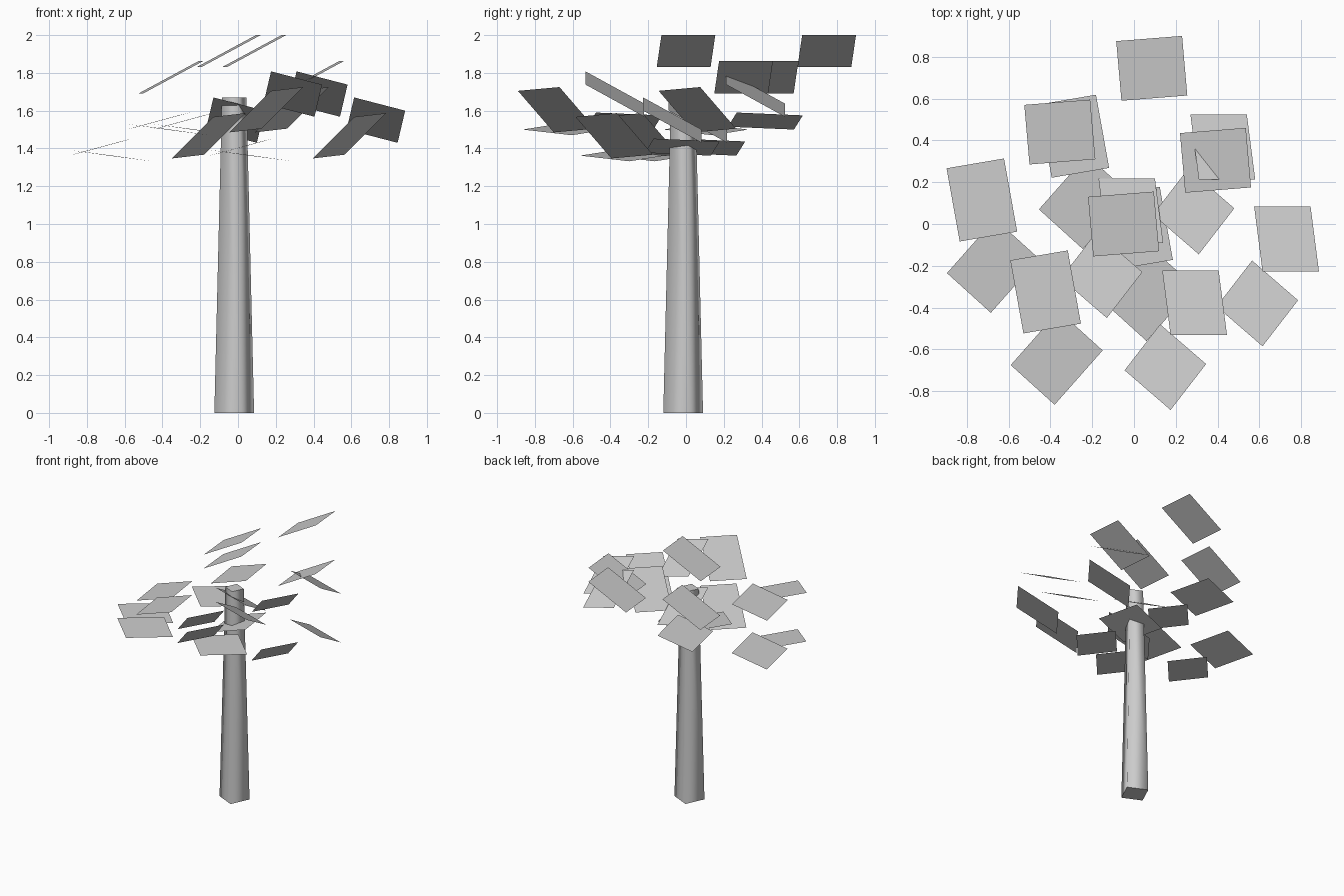
import bpy
import bmesh
import math
from mathutils import Matrix, Vector

cube = bpy.data.objects.get("Cube")
if cube:
    bpy.data.objects.remove(cube, do_unlink=True)

# One plain grey for the whole tree
grey = bpy.data.materials.new("plain_grey")
colour = (0.6, 0.6, 0.6, 1.0)
grey.use_nodes = True
grey.diffuse_color = colour
grey.node_tree.nodes["Principled BSDF"].inputs["Base Color"].default_value = colour


def finish(bm, name):
    mesh = bpy.data.meshes.new(name)
    bm.to_mesh(mesh)
    bm.free()
    mesh.materials.append(grey)
    obj = bpy.data.objects.new(name, mesh)
    bpy.context.collection.objects.link(obj)
    return obj


# Trunk: tapered four-sided post, smooth sides and flat ends
height = 1.67
bm = bmesh.new()
bmesh.ops.create_cone(
    bm, cap_ends=True, segments=4, radius1=0.112, radius2=0.069, depth=height,
    matrix=Matrix.Translation((-0.02, -0.015, height / 2))
    @ Matrix.Rotation(math.radians(45 - 25), 4, "Z"))
for face in bm.faces:
    face.smooth = abs(face.normal.z) < 0.9
for edge in bm.edges:
    edge.smooth = all(f.smooth for f in edge.link_faces)
finish(bm, "trunk")

# Leaves: each cluster repeats one tilted sheet on a turned square grid
STEP_U = Vector((0.44, 0.305, 0))
STEP_V = Vector((-0.305, 0.44, 0))
DROP = Vector((0, 0, -0.138))


def leaf_cluster(name, centre, side_a, side_b, sign_u, sign_v, drop):
    a, b = Vector(side_a) / 2, Vector(side_b) / 2
    bm = bmesh.new()
    for i in (0, 1):
        for j in (0, 1):
            mid = Vector(centre) + STEP_U * i * sign_u + STEP_V * j * sign_v
            if i != j:
                mid += DROP * drop
            corners = [mid - a - b, mid + a - b, mid + a + b, mid - a + b]
            face = bm.faces.new([bm.verts.new(c) for c in corners])
            face.normal_update()
            if face.normal.z < 0:
                face.normal_flip()
    finish(bm, name)


leaf_cluster("back_leaves", (-0.05, 0.0, 1.915),
             (0.315, 0.025, 0.17), (0.025, -0.285, 0), 1, 1, 1)
leaf_cluster("left_leaves", (-0.015, 0.063, 1.55),
             (0.27, 0, -0.07), (-0.04, 0.31, -0.17), 1, -1, -1)
leaf_cluster("right_leaves", (-0.288, 0.42, 1.545),
             (0.275, 0.047, 0.075), (-0.063, 0.35, -0.015), -1, -1, 1)
leaf_cluster("front_right_leaves", (-0.37, -0.64, 1.50),
             (0.21, -0.19, -0.03), (0.23, 0.26, -0.03), 1, 1, 1)
leaf_cluster("front_left_leaves", (0.15, -0.685, 1.605),
             (0.17, 0.22, 0.02), (-0.22, 0.19, -0.22), 1, 1, 1)
